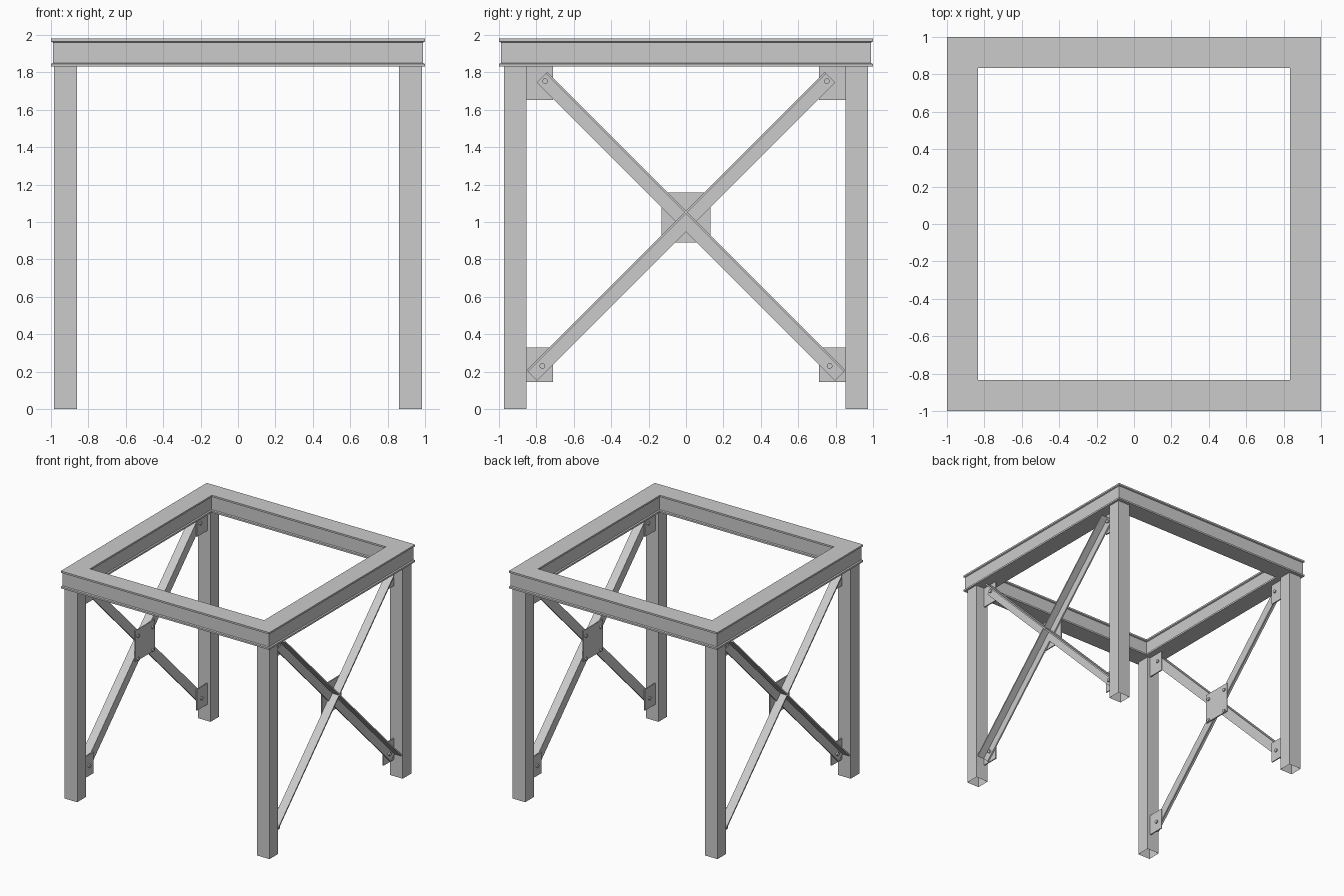
import bpy, bmesh, math
from mathutils import Matrix, Vector

if "Cube" in bpy.data.objects:
    bpy.data.objects.remove(bpy.data.objects["Cube"])


def finish(name, bm, matrix=Matrix()):
    bm.transform(matrix)
    bmesh.ops.recalc_face_normals(bm, faces=bm.faces)
    mesh = bpy.data.meshes.new(name)
    bm.to_mesh(mesh)
    bm.free()
    obj = bpy.data.objects.new(name, mesh)
    bpy.context.collection.objects.link(obj)
    return obj


def box(name, lo, hi, matrix=Matrix(), open_ends=False):
    bm = bmesh.new()
    bmesh.ops.create_cube(bm, size=1)
    lo, hi = Vector(lo), Vector(hi)
    size = hi - lo
    bm.transform(Matrix.Translation((lo + hi) / 2) @ Matrix.Diagonal((*size, 1)))
    if open_ends:
        bm.normal_update()
        ends = [f for f in bm.faces if abs(f.normal.z) > 0.9]
        bmesh.ops.delete(bm, geom=ends, context='FACES_ONLY')
    return finish(name, bm, matrix)


def bolt(name, x0, x1, y, z, matrix):
    bm = bmesh.new()
    bmesh.ops.create_cone(bm, cap_ends=True, segments=16, radius1=0.015,
                          radius2=0.015, depth=x1 - x0)
    place = Matrix.Translation(((x0 + x1) / 2, y, z)) @ Matrix.Rotation(math.pi / 2, 4, 'Y')
    obj = finish(name, bm, matrix @ place)
    for p in obj.data.polygons:
        p.use_smooth = len(p.vertices) == 4
    obj.data.set_sharp_from_angle(angle=math.radians(30))


def angle_bar(name, start, end, matrix):
    # L section: flat flange on the plate, upright flange along the upper edge
    x0, w, t = 0.90, 0.04, 0.012
    section = [(x0, -w), (x0 + t, -w), (x0 + t, w - t),
               (x0 + 0.075, w - t), (x0 + 0.075, w), (x0, w)]
    a, b = Vector(start), Vector(end)
    d = (b - a).normalized()
    n = Vector((-d.y, d.x))
    if n.y < 0:
        n = -n
    bm = bmesh.new()
    rings = []
    for p in (a, b):
        rings.append([bm.verts.new((x, p.x + n.x * v, p.y + n.y * v)) for x, v in section])
    for i in range(6):
        j = (i + 1) % 6
        bm.faces.new((rings[0][i], rings[0][j], rings[1][j], rings[1][i]))
    for r in rings:
        bm.faces.new(r)
    finish(name, bm, matrix)


# Top frame: flanged section swept around a mitred square
bm = bmesh.new()
profile = [(1.0, 1.83), (1.0, 1.845), (0.99, 1.85), (0.99, 1.96), (1.0, 1.965), (1.0, 1.98),
           (0.835, 1.98), (0.835, 1.965), (0.845, 1.96), (0.845, 1.85),
           (0.835, 1.845), (0.835, 1.83)]
loops = [[bm.verts.new((sx * r, sy * r, z)) for sx, sy in ((-1, -1), (1, -1), (1, 1), (-1, 1))]
         for r, z in profile]
for i in range(len(loops)):
    a, b = loops[i], loops[(i + 1) % len(loops)]
    for k in range(4):
        m = (k + 1) % 4
        bm.faces.new((a[k], a[m], b[m], b[k]))
finish("top_frame", bm)

# The left side is the right side turned half a turn about z
for side, turn in (("right", 0), ("left", math.pi)):
    M = Matrix.Rotation(turn, 4, 'Z')
    for s in (-1, 1):
        # Open square-tube legs
        y0, y1 = sorted((s * 0.854, s * 0.972))
        box(f"{side}_leg", (0.862, y0, 0), (0.983, y1, 1.83), M, open_ends=True)
        # Gusset plates and their bolts
        y0, y1 = sorted((s * 0.71, s * 0.854))
        box(f"{side}_lower_gusset", (0.89, y0, 0.145), (0.90, y1, 0.328), M)
        box(f"{side}_upper_gusset", (0.89, y0, 1.652), (0.90, y1, 1.83), M)
        bolt(f"{side}_lower_bolt", 0.88, 0.925, s * 0.768, 0.23, M)
        bolt(f"{side}_upper_bolt", 0.88, 0.925, s * 0.753, 1.753, M)
        # Diagonal brace
        angle_bar(f"{side}_brace", (-s * 0.825, 0.178), (s * 0.77, 1.773), M)
        for u in (-0.1, 0.1):
            bolt(f"{side}_centre_bolt", 0.88, 0.908, u, 1.003 + s * u, M)
    # Centre plate where the braces cross
    box(f"{side}_centre_plate", (0.89, -0.132, 0.89), (0.90, 0.132, 1.157), M)
